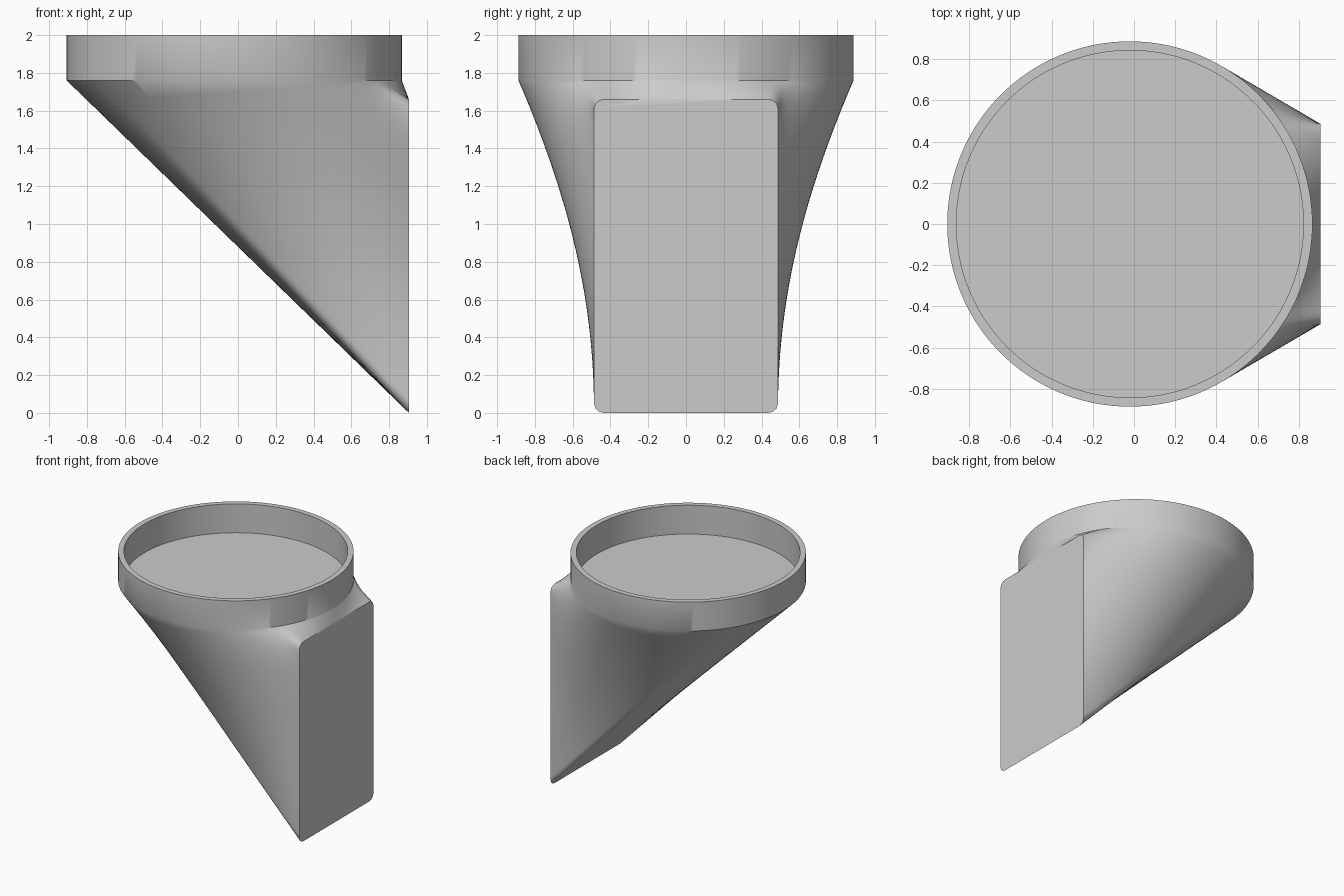
import bpy, bmesh, math

if "Cube" in bpy.data.objects:
    bpy.data.objects.remove(bpy.data.objects["Cube"])

N = 192                      # points around every ring
CX, R_OUT, R_IN = -0.02, 0.887, 0.843
Z_FLOOR, Z_TOP = 1.76, 2.0
X_FACE, HALF_W, Z_LOW, Z_HIGH, CORNER = 0.905, 0.487, 0.0, 1.66, 0.05


def circle(radius, z):
    return [(CX + radius * math.cos(2 * math.pi * i / N),
             radius * math.sin(2 * math.pi * i / N), z) for i in range(N)]


def rounded_rectangle():
    """Upright outline, evenly spaced, starting at the top centre towards +y."""
    mid, half_h = (Z_LOW + Z_HIGH) / 2, (Z_HIGH - Z_LOW) / 2
    path = [(0.0, Z_HIGH)]
    for k, (sy, sz) in enumerate([(1, 1), (1, -1), (-1, -1), (-1, 1)]):
        for j in range(9):
            a = math.pi / 2 - k * math.pi / 2 - j * math.pi / 16
            path.append((sy * (HALF_W - CORNER) + CORNER * math.cos(a),
                         mid + sz * (half_h - CORNER) + CORNER * math.sin(a)))
    path.append((0.0, Z_HIGH))
    lengths = [math.dist(p, q) for p, q in zip(path, path[1:])]
    step, points, seg, start = sum(lengths) / N, [], 0, 0.0
    for i in range(N):
        while seg < len(lengths) - 1 and i * step > start + lengths[seg]:
            start += lengths[seg]
            seg += 1
        t = (i * step - start) / lengths[seg]
        (y0, z0), (y1, z1) = path[seg], path[seg + 1]
        points.append((X_FACE, y0 + (y1 - y0) * t, z0 + (z1 - z0) * t))
    return points


def mix(a, b, t):
    return [tuple(u + (v - u) * t for u, v in zip(p, q)) for p, q in zip(a, b)]


# Rings from the flat outlet, along the tapering body, up and over the collar
outlet, base = rounded_rectangle(), circle(R_OUT, Z_FLOOR)
rings = [mix(outlet, base, k / 16) for k in range(17)]
rings += [circle(R_OUT, Z_TOP), circle(R_IN, Z_TOP), circle(R_IN, Z_FLOOR)]

bm = bmesh.new()
verts = [[bm.verts.new(p) for p in ring] for ring in rings]
for a, b in zip(verts, verts[1:]):
    for i in range(N):
        j = (i + 1) % N
        bm.faces.new((a[i], a[j], b[j], b[i]))
bm.faces.new(verts[0])       # outlet face
bm.faces.new(verts[-1])      # collar floor
bmesh.ops.recalc_face_normals(bm, faces=bm.faces)

mesh = bpy.data.meshes.new("duct_adapter")
bm.to_mesh(mesh)
bm.free()
grey = bpy.data.materials.new("light grey")
grey.diffuse_color = (0.6, 0.6, 0.6, 1)
grey.use_nodes = True
grey.node_tree.nodes["Principled BSDF"].inputs["Base Color"].default_value = grey.diffuse_color
mesh.materials.append(grey)

adapter = bpy.data.objects.new("duct_adapter", mesh)
bpy.context.collection.objects.link(adapter)
bpy.context.view_layer.objects.active = adapter
adapter.select_set(True)
bpy.ops.object.shade_smooth_by_angle(angle=math.radians(35))
